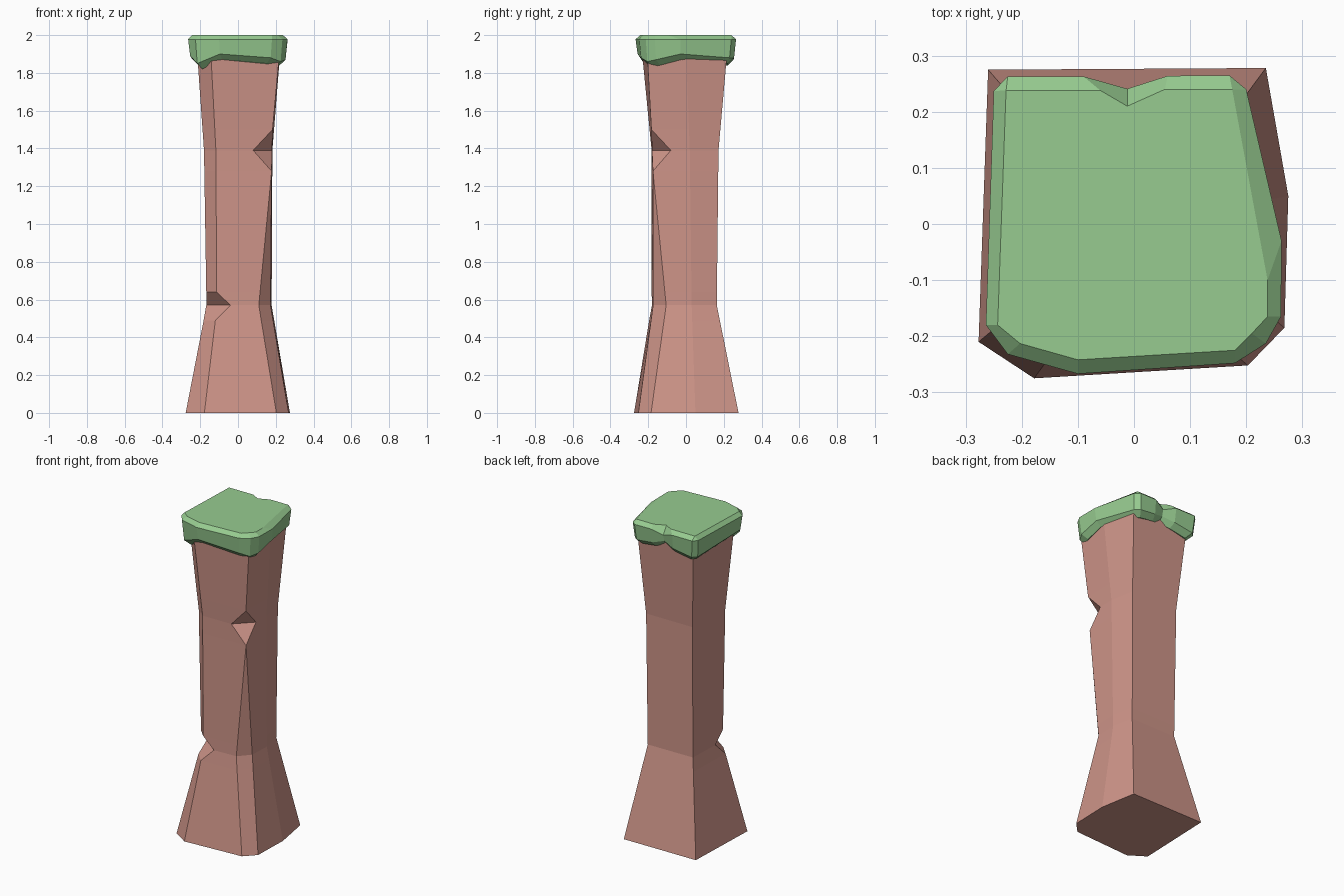
import bpy, bmesh


def material(name, rgb):
    m = bpy.data.materials.new(name)
    m.diffuse_color = (*rgb, 1)
    return m


def loft(name, rings, mat):
    """Skin a stack of closed rings with equal point counts and cap both ends."""
    bm = bmesh.new()
    loops = [[bm.verts.new(p) for p in ring] for ring in rings]
    n = len(loops[0])
    for lo, hi in zip(loops, loops[1:]):
        for i in range(n):
            j = (i + 1) % n
            bm.faces.new((lo[i], lo[j], hi[j], hi[i]))
    bm.faces.new(loops[0][::-1])
    bm.faces.new(loops[-1])
    bmesh.ops.remove_doubles(bm, verts=bm.verts, dist=0.0005)
    bmesh.ops.recalc_face_normals(bm, faces=bm.faces)
    me = bpy.data.meshes.new(name)
    bm.to_mesh(me)
    bm.free()
    me.materials.append(mat)
    ob = bpy.data.objects.new(name, me)
    bpy.context.collection.objects.link(ob)
    return ob


def at(track, z):
    """Point on a corner track {z: (x, y)} at height z."""
    keys = sorted(track)
    for a, b in zip(keys, keys[1:]):
        if a <= z <= b:
            t = (z - a) / (b - a)
            return tuple(p + (q - p) * t for p, q in zip(track[a], track[b])) + (z,)


# Pillar: each vertical edge is a track; the chamfers widen into chipped notches
tracks = [
    # front left chamfer, notched at 0.57
    {0: (-.277, -.21), .49: (-.182, -.13), .57: (-.168, -.05), .64: (-.168, -.125),
     1.39: (-.18, -.13), 1.93: (-.218, -.17)},
    {0: (-.178, -.275), .49: (-.12, -.195), .57: (-.04, -.18), .64: (-.113, -.182),
     1.39: (-.117, -.182), 1.93: (-.145, -.235)},
    # front right chamfer, closing at 1.28 and notched at 1.39
    {0: (.203, -.252), .57: (.11, -.174), 1.28: (.178, -.175), 1.39: (.08, -.18),
     1.5: (.183, -.183), 1.93: (.222, -.207)},
    {0: (.268, -.185), .57: (.172, -.105), 1.28: (.178, -.175), 1.39: (.18, -.08),
     1.5: (.183, -.183), 1.93: (.222, -.207)},
    # right bulge, back right and back left edges
    {0: (.275, .05), .57: (.178, .03), 1.39: (.182, .02), 1.93: (.225, 0)},
    {0: (.235, .278), .57: (.15, .163), 1.39: (.155, .172), 1.93: (.185, .22)},
    {0: (-.26, .275), .57: (-.16, .16), 1.39: (-.165, .172), 1.93: (-.205, .22)},
]
levels = [0, .49, .57, .64, 1.28, 1.39, 1.5, 1.93]
loft("pillar", [[at(t, z) for t in tracks] for z in levels],
     material("clay", (.62, .30, .25)))

# Moss cap: outer rim (x, y), top edge (x, y), hem height
cap = [
    (-.264, -.18, -.243, -.18, 1.86),
    (-.225, -.232, -.203, -.213, 1.82),
    (-.10, -.267, -.10, -.242, 1.87),
    (.18, -.248, .18, -.225, 1.85),
    (.235, -.213, .21, -.195, 1.83),
    (.262, -.165, .238, -.165, 1.84),
    (.263, -.03, .238, -.10, 1.87),
    (.20, .24, .175, .24, 1.85),
    (.17, .265, .175, .24, 1.85),
    (.06, .264, .055, .24, 1.86),
    (-.012, .241, -.012, .21, 1.88),
    (-.09, .263, -.06, .238, 1.86),
    (-.225, .263, -.228, .238, 1.84),
    (-.25, .237, -.228, .238, 1.84),
]
hem = [(x * .84, y * .84, z) for x, y, _, _, z in cap]
skirt = [(x * .96, y * .96, z + .03) for x, y, _, _, z in cap]
rim = [(x, y, 1.978) for x, y, *_ in cap]
rim[10] = (*rim[10][:2], 1.95)
top = [(u, v, 2.0) for _, _, u, v, _ in cap]
loft("moss_cap", [hem, skirt, rim, top], material("moss", (.31, .60, .28)))
